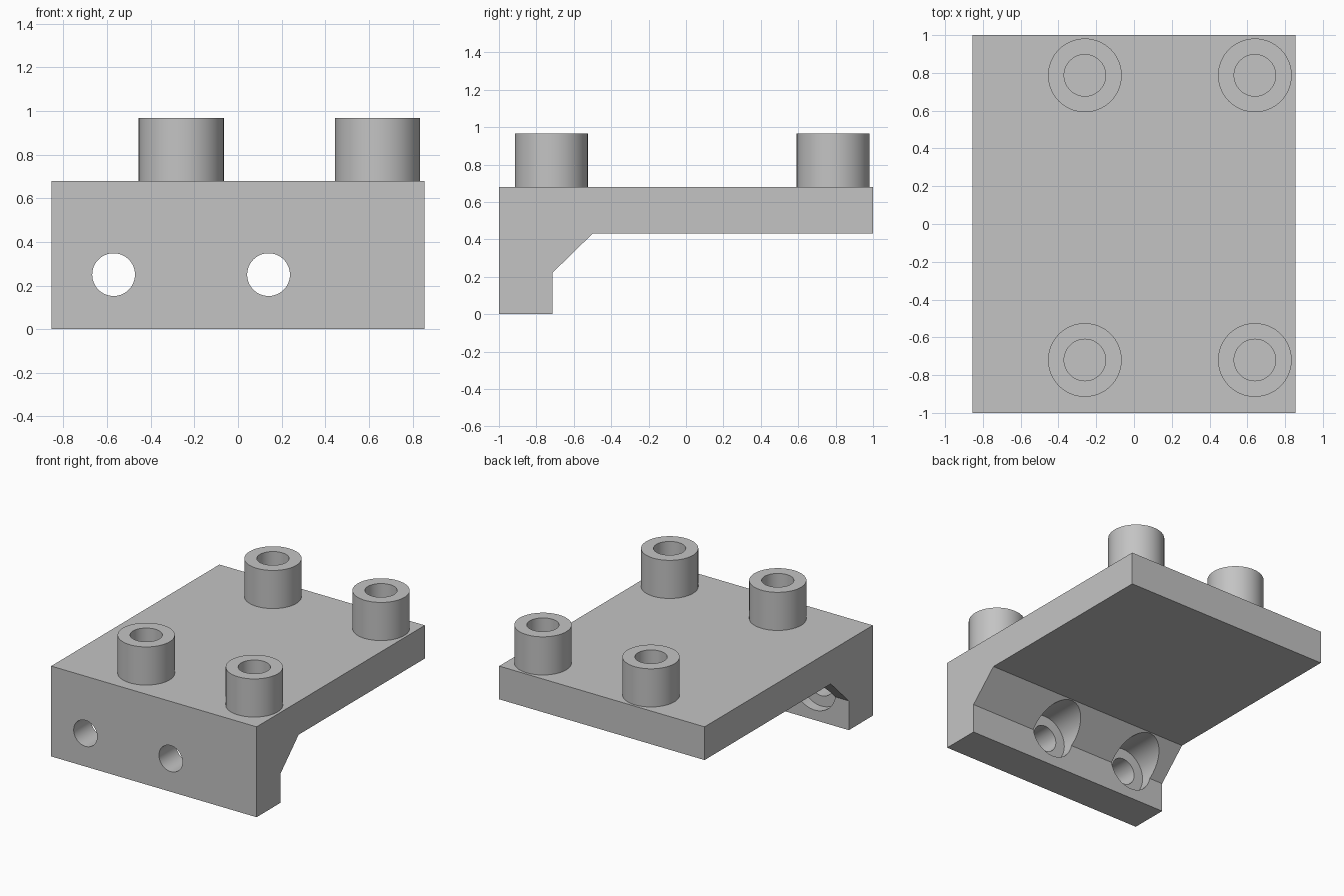
import bpy
import bmesh
import math
from mathutils import Vector, Matrix

default = bpy.data.objects.get("Cube")
if default:
    bpy.data.objects.remove(default, do_unlink=True)

GREY = (0.55, 0.55, 0.55, 1.0)
grey = bpy.data.materials.new("light_grey")
grey.use_nodes = True
grey.diffuse_color = GREY
grey.node_tree.nodes["Principled BSDF"].inputs["Base Color"].default_value = GREY


def make_object(name, bm):
    bmesh.ops.recalc_face_normals(bm, faces=bm.faces)
    mesh = bpy.data.meshes.new(name)
    bm.to_mesh(mesh)
    bm.free()
    mesh.materials.append(grey)
    obj = bpy.data.objects.new(name, mesh)
    bpy.context.scene.collection.objects.link(obj)
    return obj


def select(obj):
    bpy.ops.object.select_all(action='DESELECT')
    obj.select_set(True)
    bpy.context.view_layer.objects.active = obj


def smooth(obj):
    select(obj)
    bpy.ops.object.shade_smooth_by_angle(angle=math.radians(30))


def revolve(name, profile, matrix, closed, steps=64):
    """Turn a (radius, height) profile around z, then place it."""
    bm = bmesh.new()
    verts = [bm.verts.new((r, 0, z)) for r, z in profile]
    pairs = list(zip(verts, verts[1:]))
    if closed:
        pairs.append((verts[-1], verts[0]))
    edges = [bm.edges.new(p) for p in pairs]
    bmesh.ops.spin(bm, geom=verts + edges, cent=(0, 0, 0), axis=(0, 0, 1),
                   angle=math.tau, steps=steps, use_merge=True)
    bmesh.ops.remove_doubles(bm, verts=bm.verts, dist=1e-5)
    bmesh.ops.transform(bm, matrix=matrix, verts=bm.verts)
    return make_object(name, bm)


# Bracket: side profile (y, z) extruded across the width
HALF_WIDTH = 0.855
PLATE_TOP = 0.68
side = [(-1, 0), (-0.715, 0), (-0.715, 0.22), (-0.5, 0.43),
        (1, 0.43), (1, PLATE_TOP), (-1, PLATE_TOP)]
bm = bmesh.new()
face = bm.faces.new([bm.verts.new((-HALF_WIDTH, y, z)) for y, z in side])
ext = bmesh.ops.extrude_face_region(bm, geom=[face])
bmesh.ops.translate(bm, vec=Vector((2 * HALF_WIDTH, 0, 0)),
                    verts=[v for v in ext["geom"] if isinstance(v, bmesh.types.BMVert)])
bracket = make_object("bracket", bm)

# Two counterbored screw holes through the front flange
bore = [(0, -1.2), (0.098, -1.2), (0.098, -0.795),
        (0.175, -0.795), (0.175, -0.4), (0, -0.4)]
for x in (-0.57, 0.14):
    place = Matrix.Translation((x, 0, 0.25)) @ Matrix.Rotation(-math.pi / 2, 4, 'X')
    cutter = revolve("screw_hole_cutter", bore, place, closed=False)
    cutter.hide_render = True
    mod = bracket.modifiers.new("screw_hole", 'BOOLEAN')
    mod.operation = 'DIFFERENCE'
    mod.solver = 'EXACT'
    mod.object = cutter
    select(bracket)
    bpy.ops.object.modifier_apply(modifier=mod.name)
    bpy.data.objects.remove(cutter, do_unlink=True)
smooth(bracket)

# Four hollow posts on the plate
wall = [(0.195, 0), (0.195, 0.287), (0.11, 0.287), (0.11, 0)]
for depth, y in (("front", -0.72), ("back", 0.787)):
    for hand, x in (("right", -0.26), ("left", 0.64)):
        post = revolve(f"{depth}_{hand}_post", wall,
                       Matrix.Translation((x, y, PLATE_TOP)), closed=True)
        smooth(post)
